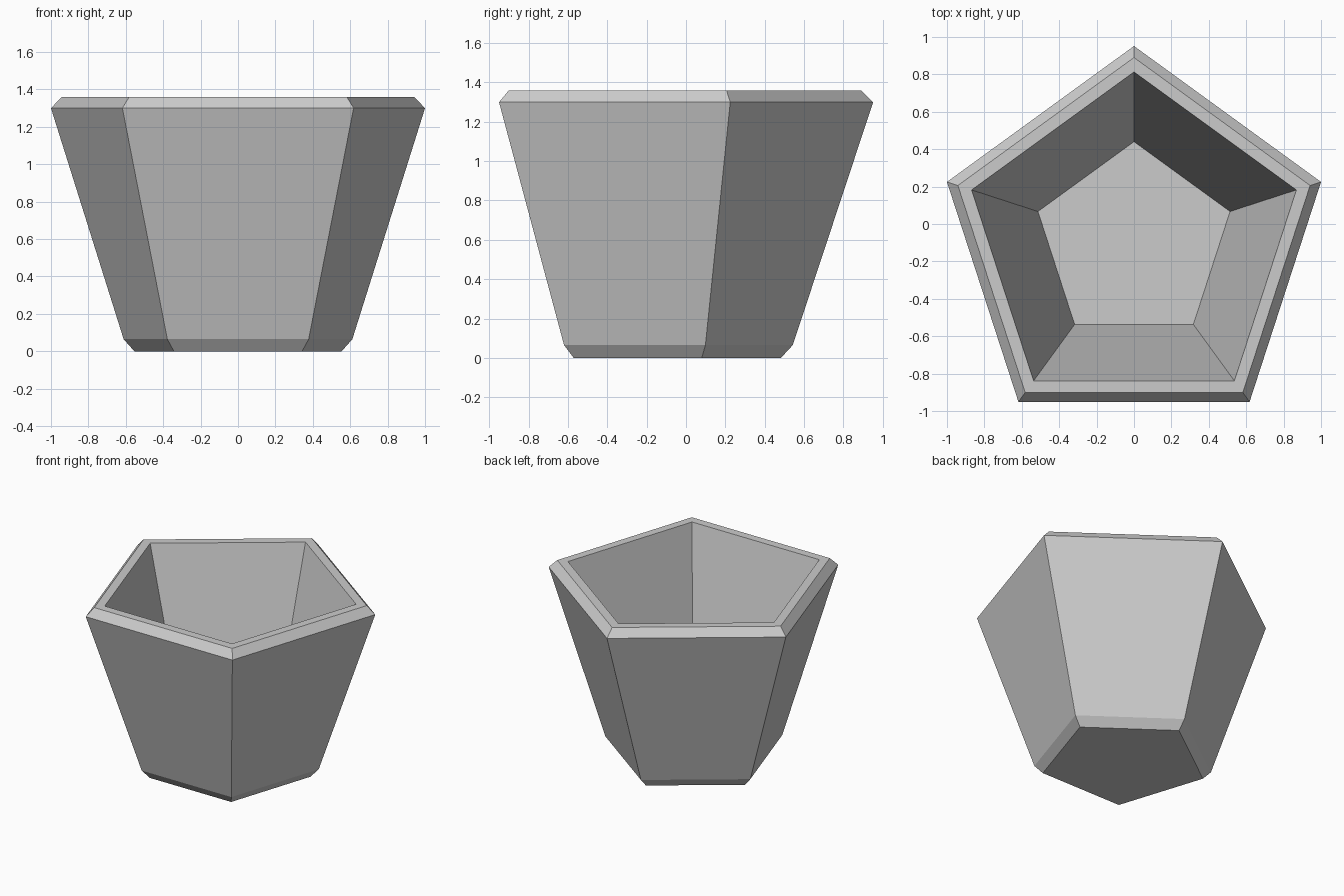
import bpy, bmesh
from math import cos, sin, pi

cube = bpy.data.objects.get("Cube")
if cube:
    bpy.data.objects.remove(cube)

SIDES = 5
CENTRE_Y = -0.10

# One plain stone colour
stone = bpy.data.materials.new("stone grey")
stone.use_nodes = True
grey = (0.6, 0.6, 0.6, 1)
stone.diffuse_color = grey
stone.node_tree.nodes["Principled BSDF"].inputs["Base Color"].default_value = grey

# Wall profile (radius, height): chamfered base, outer wall, chamfered rim, inner wall
profile = [(0.583, 0), (0.643, 0.065), (1.0515, 1.30), (0.99, 1.36),
           (0.913, 1.36), (0.54, 0.10)]

bm = bmesh.new()


def ring(radius, z):
    angles = [pi / 2 + 2 * pi * i / SIDES for i in range(SIDES)]
    return [bm.verts.new((radius * cos(a), CENTRE_Y + radius * sin(a), z)) for a in angles]


rings = [ring(r, z) for r, z in profile]

# Walls between neighbouring rings
for low, high in zip(rings, rings[1:]):
    for i in range(SIDES):
        j = (i + 1) % SIDES
        bm.faces.new((low[i], low[j], high[j], high[i]))

# Underside and inner floor
bm.faces.new(rings[0][::-1])
bm.faces.new(rings[-1])
bmesh.ops.recalc_face_normals(bm, faces=bm.faces)

mesh = bpy.data.meshes.new("planter_pot")
bm.to_mesh(mesh)
bm.free()
mesh.materials.append(stone)
pot = bpy.data.objects.new("planter_pot", mesh)
bpy.context.collection.objects.link(pot)
